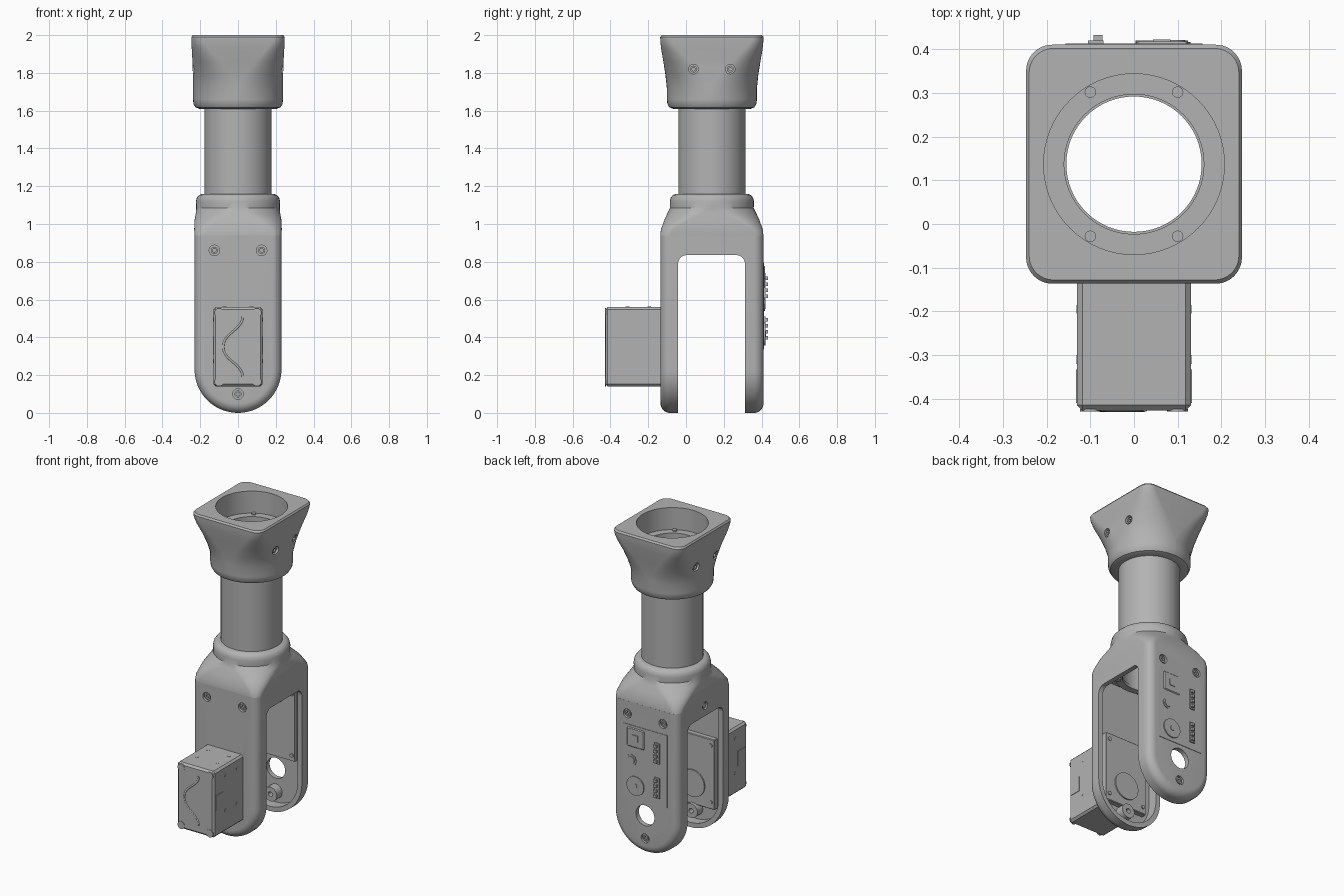
import bpy, bmesh, math
from mathutils import Matrix, Vector

default = bpy.data.objects.get("Cube")
if default:
    bpy.data.objects.remove(default)

CY = 0.137           # tube axis in y
FRONT, BACK = -0.135, 0.41
ALONG = {"x": Matrix.Rotation(math.pi / 2, 4, "Y"),
         "y": Matrix.Rotation(math.pi / 2, 4, "X"), "z": Matrix()}

grey = bpy.data.materials.new("light_grey")
grey.use_nodes = True
grey.diffuse_color = (0.45, 0.45, 0.45, 1)
for node in grey.node_tree.nodes:
    if node.type == "BSDF_PRINCIPLED":
        node.inputs["Base Color"].default_value = grey.diffuse_color


def finish(name, mesh):
    """Add a mesh as an object with smooth faces and sharp edges."""
    mesh.materials.clear()
    mesh.materials.append(grey)
    for p in mesh.polygons:
        p.use_smooth = True
        p.material_index = 0
    mesh.set_sharp_from_angle(angle=math.radians(32))
    ob = bpy.data.objects.new(name, mesh)
    bpy.context.collection.objects.link(ob)
    return ob


def from_bmesh(name, bm):
    bmesh.ops.recalc_face_normals(bm, faces=bm.faces)
    mesh = bpy.data.meshes.new(name)
    bm.to_mesh(mesh)
    bm.free()
    return finish(name, mesh)


def loft(name, rings):
    """Skin a list of equal rings and cap both ends."""
    bm = bmesh.new()
    loops = [[bm.verts.new(p) for p in ring] for ring in rings]
    n = len(loops[0])
    for a, b in zip(loops, loops[1:]):
        for i in range(n):
            j = (i + 1) % n
            bm.faces.new((a[i], a[j], b[j], b[i]))
    bm.faces.new(loops[0])
    bm.faces.new(loops[-1])
    return from_bmesh(name, bm)


def box(name, x, y, z, bevel=0):
    bm = bmesh.new()
    bmesh.ops.create_cube(bm, size=1)
    for v in bm.verts:
        v.co = [(lo + hi) / 2 + c * (hi - lo) for c, (lo, hi) in zip(v.co, (x, y, z))]
    if bevel:
        bmesh.ops.bevel(bm, geom=bm.edges[:], offset=bevel, segments=1, affect="EDGES")
    return from_bmesh(name, bm)


def disc(name, axis, centre, r, depth, sides=32):
    bm = bmesh.new()
    bmesh.ops.create_cone(bm, cap_ends=True, segments=sides, radius1=r, radius2=r, depth=depth,
                          matrix=Matrix.Translation(centre) @ ALONG[axis])
    return from_bmesh(name, bm)


def evaluated(ob):
    graph = bpy.context.evaluated_depsgraph_get()
    return bpy.data.meshes.new_from_object(ob.evaluated_get(graph))


def cut(ob, cutters):
    """Subtract each cutter, bake the result and drop the cutters."""
    for c in cutters:
        m = ob.modifiers.new("cut", "BOOLEAN")
        m.operation, m.solver, m.object = "DIFFERENCE", "EXACT", c
    mesh = evaluated(ob)
    name = ob.name
    for o in [ob] + cutters:
        bpy.data.objects.remove(o)
    return finish(name, mesh)


def pipe(name, axis, centre, outer, inner, depth, sides=32):
    return cut(disc(name, axis, centre, outer, depth, sides),
               [disc("bore", axis, centre, inner, depth + 0.1, sides)])


def rounded(z, hx, hy, r):
    """Horizontal rounded rectangle around the tube axis."""
    pts = []
    for k, (sx, sy) in enumerate(((1, 1), (-1, 1), (-1, -1), (1, -1))):
        for i in range(13):
            a = math.pi / 2 * (k + i / 12)
            pts.append((sx * (hx - r) + r * math.cos(a),
                        CY + sy * (hy - r) + r * math.sin(a), z))
    return pts


def circle(z, r):
    return rounded(z, r + 0.0005, r + 0.0005, r)


def arch(y, inset, top):
    """Upright leg outline with a half-round foot."""
    r = 0.23 - inset
    arc = [math.pi * (1 + i / 32) for i in range(33)]
    return ([(r, y, top), (-r, y, top)]
            + [(r * math.cos(a), y, 0.23 + r * math.sin(a)) for a in arc])


# Head: round collar blending into a rounded square mouth
head = loft("head", [circle(1.61, 0.205), circle(1.617, 0.224), circle(1.635, 0.235),
                     circle(1.66, 0.238), circle(1.72, 0.238),
                     rounded(1.79, 0.239, 0.246, 0.2), rounded(1.86, 0.241, 0.257, 0.15),
                     rounded(1.93, 0.245, 0.269, 0.09), rounded(1.97, 0.247, 0.273, 0.065),
                     rounded(1.99, 0.247, 0.2735, 0.06), rounded(2.0, 0.24, 0.265, 0.055)])
side_holes = [(s * 0.24, CY + t * 0.097, 1.82) for s in (-1, 1) for t in (-1, 1)]
head = cut(head, [disc("mouth", "z", (0, CY, 1.96), 0.207, 0.2, 64),
                  disc("bore", "z", (0, CY, 1.75), 0.17, 0.6, 64)]
           + [disc("hole", "x", p, 0.025, 0.05) for p in side_holes])
for x, y, z in side_holes:
    pipe("head_screw", "x", (x * 0.93, y, z), 0.018, 0.009, 0.012, 16)
for sx in (-1, 1):
    for sy in (-1, 1):
        disc("mouth_screw", "z", (sx * 0.1, CY + sy * 0.165, 1.862), 0.013, 0.012, 16)

# Tube
pipe("tube", "z", (0, CY, 1.38), 0.178, 0.16, 0.96, 64)

# Fork shoulder: rounded block narrowing to a round collar
shoulder = loft("fork_shoulder", [
    rounded(0.94, 0.23, 0.2725, 0.05), rounded(0.97, 0.232, 0.27, 0.065),
    rounded(1.02, 0.23, 0.252, 0.12), rounded(1.06, 0.223, 0.234, 0.19),
    circle(1.085, 0.221), circle(1.12, 0.222), circle(1.14, 0.217),
    circle(1.153, 0.206), circle(1.16, 0.19)])
cut(shoulder, [disc("bore", "z", (0, CY, 1.05), 0.17, 0.5, 64)])

# Fork legs: filleted arch shell, hollow, opened from side to side
R = 0.05
steps = [math.pi / 2 * i / 8 for i in range(9)]
rings = [arch(FRONT + R * (1 - math.sin(a)), R * (1 - math.cos(a)), 0.94) for a in reversed(steps)]
rings += [arch(BACK - R * (1 - math.sin(a)), R * (1 - math.cos(a)), 0.94) for a in steps]
fork = loft("fork_legs", rings)
lo, hi, top, r = -0.042, 0.312, 0.835, 0.045
gap = [(lo, -0.1), (hi, -0.1)]
gap += [(hi - r + r * math.cos(a), top - r + r * math.sin(a)) for a in steps]
gap += [(lo + r - r * math.cos(a), top - r + r * math.sin(a)) for a in reversed(steps)]
fork_screws = [(sx * 0.125, y, 0.86) for sx in (-1, 1) for y in (FRONT, BACK)]
fork_screws += [(0, FRONT, 0.1), (0, BACK, 0.1)]
fork = cut(fork, [loft("gap", [[(x, y, z) for y, z in gap] for x in (-0.4, 0.4)]),
                  loft("hollow", [arch(y, 0.03, 1.0) for y in (FRONT + 0.03, BACK - 0.03)]),
                  disc("axle_hole", "y", (0, BACK, 0.245), 0.065, 0.2),
                  disc("side_hole", "x", (-0.23, CY, 0.9), 0.024, 0.03)]
           + [disc("hole", "y", p, 0.028, 0.03) for p in fork_screws])
for x, y, z in fork_screws:
    inward = 1 if y < 0 else -1
    pipe("fork_screw", "y", (x, y + inward * 0.011, z), 0.019, 0.01, 0.012, 16)
    if x == 0:
        pipe("foot_boss", "y", (x, y + inward * 0.055, z), 0.045, 0.015, 0.06)
disc("side_screw", "x", (-0.22, CY, 0.9), 0.017, 0.012, 16)

# Clamp ring under the shoulder
cut(disc("clamp_ring", "z", (0, CY, 0.91), 0.198, 0.02, 64),
    [disc("bore", "z", (0, CY, 0.91), 0.155, 0.1, 64)])
for sx in (-1, 1):
    for sy in (-1, 1):
        disc("clamp_screw", "z", (sx * 0.126, CY + sy * 0.126, 0.9), 0.016, 0.02, 16)

# Motor block on the front leg
box("motor_block", (-0.13, 0.13), (-0.427, -0.1), (0.14, 0.56), 0.012)
box("motor_flange", (-0.15, 0.15), (-0.106, -0.07), (0.135, 0.58), 0.004)
disc("motor_horn", "y", (0, -0.067, 0.27), 0.085, 0.01, 48)
for s in (-1, 1):
    for z in (0.165, 0.53):
        disc("motor_screw", "y", (s * 0.1, -0.4265, z), 0.024, 0.006, 24)
    for z in (0.18, 0.54):
        disc("flange_screw", "y", (s * 0.125, -0.068, z), 0.012, 0.008, 16)
    for y in (-0.31, -0.195):
        for z in (0.275, 0.495):
            disc("motor_side_screw", "x", (s * 0.13, y, z), 0.01, 0.004, 16)
        disc("motor_top_screw", "z", (s * 0.072, y, 0.56), 0.01, 0.004, 16)
    box("motor_port", sorted((s * 0.12, s * 0.133)), (-0.41, -0.333), (0.31, 0.405))

# Raised wavy line on the motor face
curve = bpy.data.curves.new("wave", "CURVE")
curve.dimensions, curve.bevel_depth, curve.use_fill_caps = "3D", 0.006, True
wave = [(0.025, 0.51), (0.025, 0.46), (-0.085, 0.41), (-0.085, 0.29), (0.025, 0.24), (0.025, 0.19)]
spline = curve.splines.new("NURBS")
spline.points.add(len(wave) - 1)
for p, (x, z) in zip(spline.points, wave):
    p.co = (x, -0.424, z, 1)
spline.order_u, spline.use_endpoint_u = 4, True
guide = bpy.data.objects.new("guide", curve)
bpy.context.collection.objects.link(guide)
finish("motor_wave_line", evaluated(guide))
bpy.data.objects.remove(guide)

# Control panel on the back leg
box("control_panel", (-0.157, 0.157), (0.40, BACK + 0.003), (0.335, 0.795))
box("square_button_base", (0.004, 0.124), (0.40, 0.418), (0.66, 0.78), 0.005)
box("square_button", (0.044, 0.084), (0.41, 0.422), (0.70, 0.74))
disc("small_button_base", "y", (0.093, 0.41, 0.575), 0.036, 0.014, 8)
disc("small_button", "y", (0.093, 0.412, 0.575), 0.024, 0.018, 24)
disc("dial", "y", (0.064, 0.41, 0.418), 0.06, 0.02, 40)
disc("dial_centre", "y", (0.064, 0.412, 0.418), 0.015, 0.022, 16)
for z in (0.665, 0.445):
    box("pin_header", (-0.105, -0.07), (0.40, 0.42), (z - 0.065, z + 0.065))
    for i in range(4):
        pz = z - 0.048 + i * 0.032
        box("header_pin", (-0.093, -0.072), (0.41, 0.433), (pz - 0.009, pz + 0.009))

# Board inside the back leg
box("circuit_board", (-0.15, 0.15), (0.355, 0.385), (0.335, 0.8))
for s in (-1, 1):
    for z in (0.37, 0.76):
        disc("board_screw", "y", (s * 0.13, 0.353, z), 0.012, 0.01, 16)
box("board_chip", (-0.06, 0.06), (0.34, 0.36), (0.69, 0.72), 0.006)
